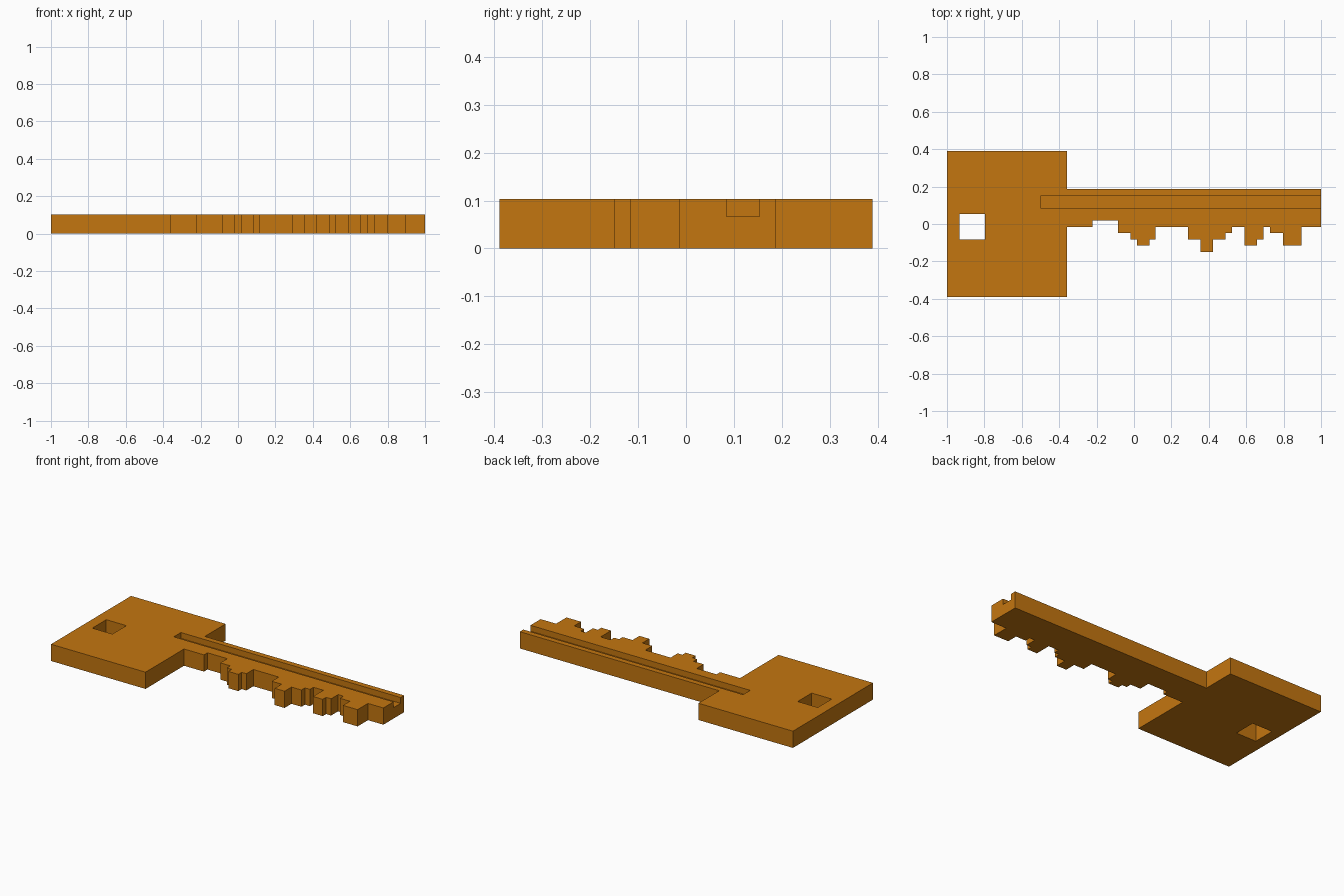
import bpy, bmesh

cube = bpy.data.objects.get("Cube")
if cube:
    bpy.data.objects.remove(cube, do_unlink=True)

HEIGHT = 0.103

brass = bpy.data.materials.new("amber brass")
brass.use_nodes = True
colour = (0.55, 0.18, 0.005, 1)
brass.diffuse_color = colour
brass.node_tree.nodes["Principled BSDF"].inputs["Base Color"].default_value = colour


def prism(name, outline, z0, z1):
    """Extrude a counter-clockwise outline from z0 to z1."""
    bm = bmesh.new()
    face = bm.faces.new([bm.verts.new((x, y, z0)) for x, y in outline])
    ext = bmesh.ops.extrude_face_region(bm, geom=[face], use_keep_orig=True)
    verts = [g for g in ext["geom"] if isinstance(g, bmesh.types.BMVert)]
    bmesh.ops.translate(bm, verts=verts, vec=(0, 0, z1 - z0))
    bmesh.ops.recalc_face_normals(bm, faces=bm.faces)
    mesh = bpy.data.meshes.new(name)
    bm.to_mesh(mesh)
    bm.free()
    mesh.materials.append(brass)
    obj = bpy.data.objects.new(name, mesh)
    bpy.context.collection.objects.link(obj)
    return obj


def box(name, x0, x1, y0, y1, z0, z1):
    return prism(name, [(x0, y0), (x1, y0), (x1, y1), (x0, y1)], z0, z1)


def cut(target, cutter):
    """Subtract the cutter from the target and discard it."""
    mod = target.modifiers.new("cut", 'BOOLEAN')
    mod.operation = 'DIFFERENCE'
    mod.solver = 'EXACT'
    mod.object = cutter
    bpy.context.view_layer.objects.active = target
    bpy.ops.object.modifier_apply(modifier=mod.name)
    bpy.data.objects.remove(cutter, do_unlink=True)


# Stepped teeth: (end x, edge y) of each step along the blade
steps = [(-0.221, -0.015), (-0.086, 0.019), (-0.018, -0.049), (0.015, -0.083),
         (0.083, -0.116), (0.115, -0.083), (0.288, -0.015), (0.355, -0.083),
         (0.422, -0.15), (0.49, -0.083), (0.524, -0.049), (0.592, -0.015),
         (0.658, -0.116), (0.692, -0.083), (0.728, -0.015), (0.796, -0.049),
         (0.895, -0.116), (1.0, -0.015)]

# Square bow and toothed blade in one outline
BOW_X, BOW_Y, BLADE_Y = -0.357, 0.389, 0.187
outline = [(-1, BOW_Y), (-1, -BOW_Y), (BOW_X, -BOW_Y)]
x = BOW_X
for end, y in steps:
    outline += [(x, y), (end, y)]
    x = end
outline += [(1, BLADE_Y), (BOW_X, BLADE_Y), (BOW_X, BOW_Y)]
key = prism("key_body", outline, 0, HEIGHT)

# Keyring hole and the long groove open at the tip
cut(key, box("hole_cutter", -0.934, -0.797, -0.083, 0.053, -0.1, 0.2))
cut(key, box("groove_cutter", -0.496, 1.1, 0.084, 0.153, 0.067, 0.2))
